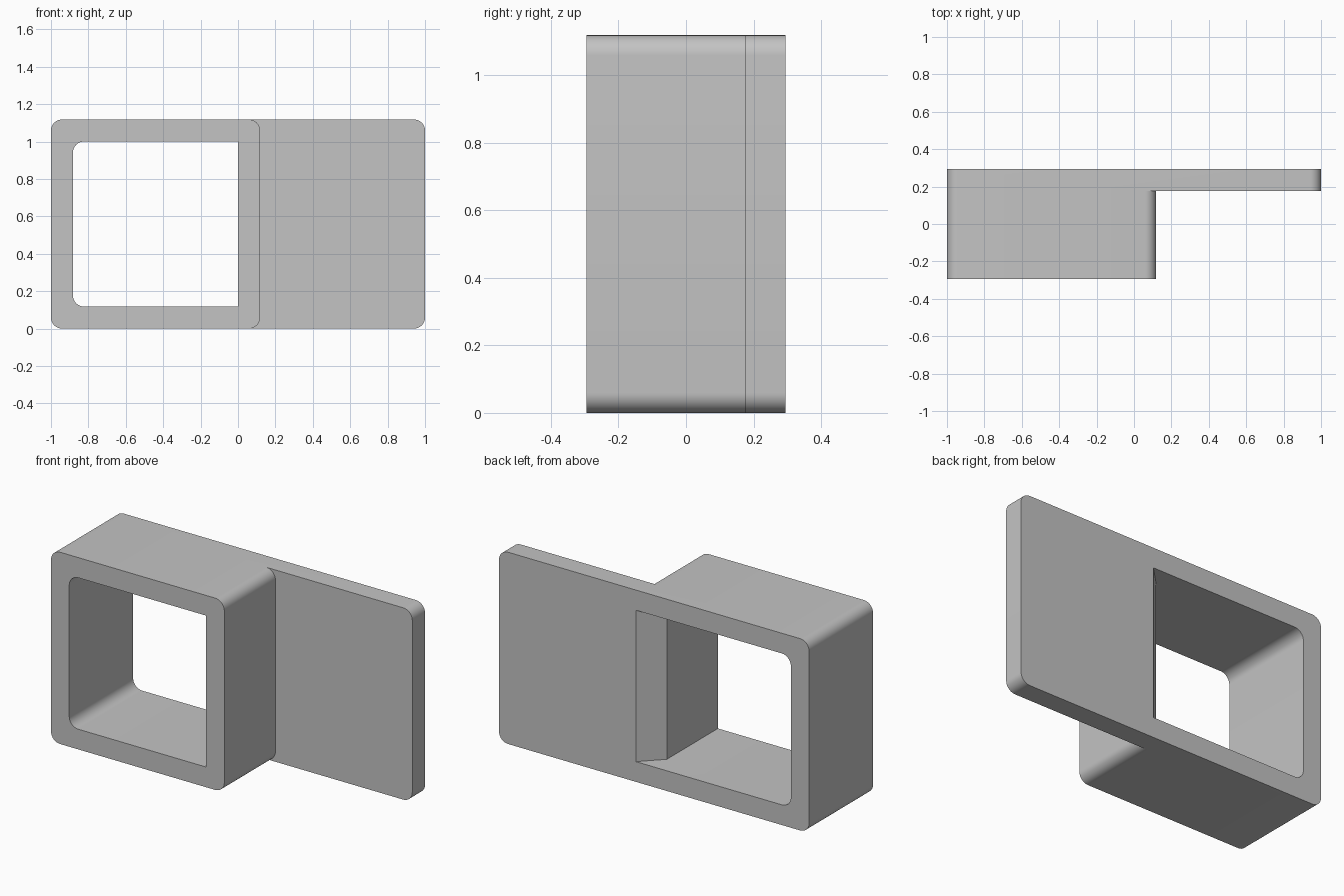
import bpy, bmesh, math

if "Cube" in bpy.data.objects:
    bpy.data.objects.remove(bpy.data.objects["Cube"], do_unlink=True)

UNIT = 1 / 17      # one design unit; walls are two units thick
STEPS = 10         # segments per rounded corner

grey = bpy.data.materials.new("light grey")
grey.use_nodes = True
grey.diffuse_color = (0.55, 0.55, 0.55, 1)
grey.node_tree.nodes["Principled BSDF"].inputs["Base Color"].default_value = grey.diffuse_color


def arc(cx, cz, start, sweep=90):
    """Corner arc of one unit radius in the x-z plane."""
    angles = [math.radians(start + sweep * i / STEPS) for i in range(STEPS + 1)]
    return [(cx + math.cos(a), cz + math.sin(a)) for a in angles]


def loft(name, sections):
    """Solid through (y, profile) sections with matching x-z profiles."""
    bm = bmesh.new()
    rings = [[bm.verts.new((x * UNIT, y * UNIT, z * UNIT)) for x, z in profile]
             for y, profile in sections]
    for a, b in zip(rings, rings[1:]):
        for i in range(len(a)):
            j = (i + 1) % len(a)
            bm.faces.new((a[i], a[j], b[j], b[i]))
    bm.faces.new(rings[0])
    bm.faces.new(rings[-1])
    bmesh.ops.recalc_face_normals(bm, faces=bm.faces)
    mesh = bpy.data.meshes.new(name)
    bm.to_mesh(mesh)
    bm.free()
    mesh.materials.append(grey)
    obj = bpy.data.objects.new(name, mesh)
    bpy.context.collection.objects.link(obj)
    return obj


# Full rounded block
outline = arc(16, 18, 0) + arc(-16, 18, 90) + arc(-16, 1, 180) + arc(16, 1, 270)
body = loft("bracket_body", [(-5, outline), (5, outline)])

# Space in front of the side plate, following the box's rounded edge
space = [(1, -5), (20, -5), (20, 24), (1, 24)] + arc(1, 18, 90, -90) + arc(1, 1, 0, -90)
side_cutter = loft("side_cutter", [(-8, space), (3, space)])


# Window through the box, flaring sideways at the back
def window(right):
    return [(right, 2), (right, 17)] + arc(-14, 16, 90) + arc(-14, 3, 180)


window_cutter = loft("window_cutter", [(-8, window(0)), (3, window(0)), (6, window(3))])

bpy.context.view_layer.objects.active = body
for cutter in (side_cutter, window_cutter):
    cutter.hide_render = True
    mod = body.modifiers.new(cutter.name, 'BOOLEAN')
    mod.operation = 'DIFFERENCE'
    mod.solver = 'EXACT'
    mod.object = cutter
    bpy.ops.object.modifier_apply(modifier=mod.name)
    bpy.data.objects.remove(cutter, do_unlink=True)

# Smooth rounded corners, keep the sharp edges
bpy.ops.object.select_all(action='DESELECT')
body.select_set(True)
bpy.ops.object.shade_smooth_by_angle(angle=math.radians(30))
